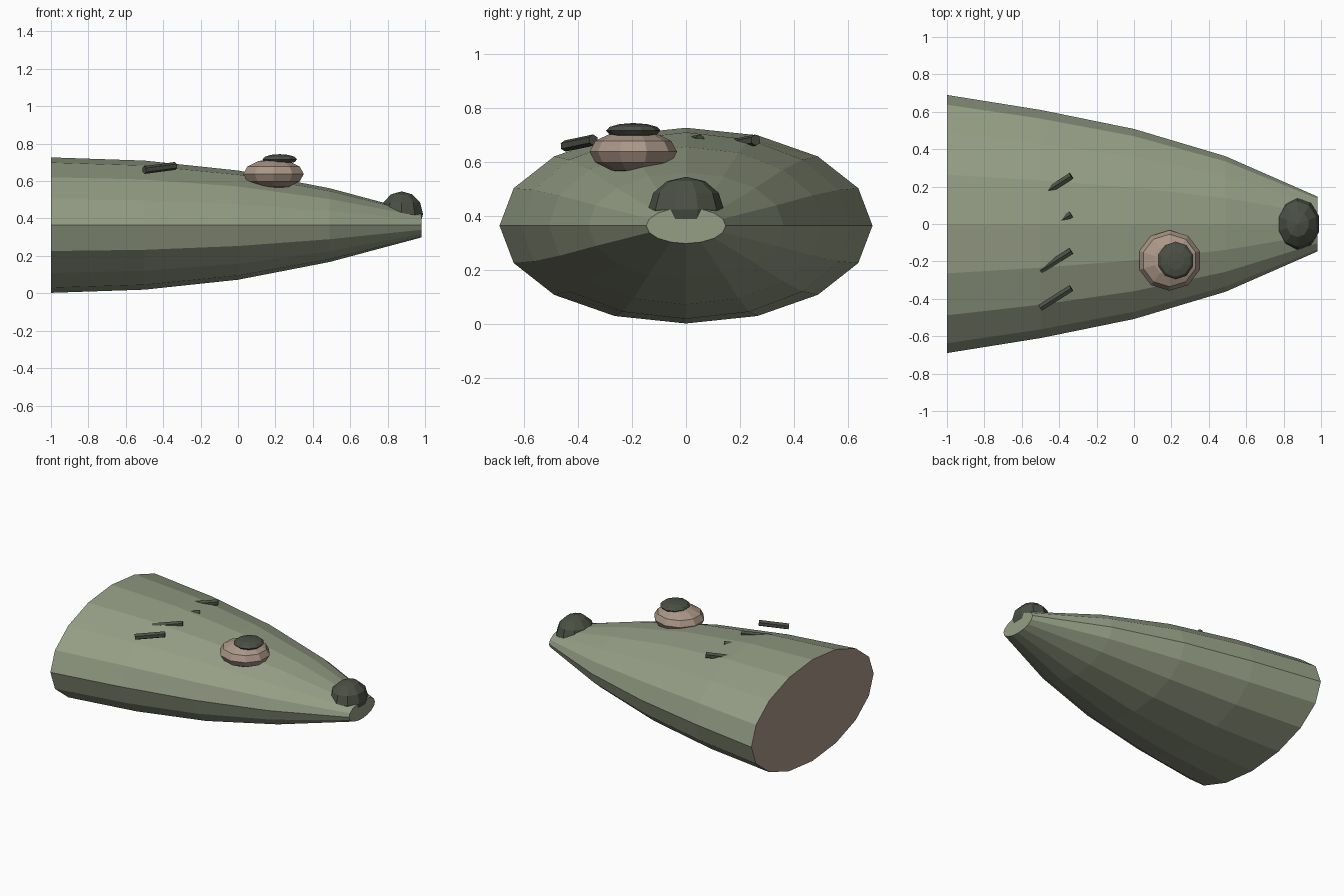
import bpy, bmesh, math
from mathutils import Vector

if "Cube" in bpy.data.objects:
    bpy.data.objects.remove(bpy.data.objects["Cube"])


def material(name, rgb):
    m = bpy.data.materials.new(name)
    m.diffuse_color = (*rgb, 1)
    m.use_nodes = True
    m.node_tree.nodes["Principled BSDF"].inputs["Base Color"].default_value = m.diffuse_color
    return m


GREEN = material("olive", (0.30, 0.34, 0.235))
BROWN = material("brown", (0.40, 0.305, 0.243))
DARK = material("dark_olive", (0.07, 0.08, 0.058))


def add_object(name, bm, *mats):
    bmesh.ops.recalc_face_normals(bm, faces=bm.faces[:])
    me = bpy.data.meshes.new(name)
    bm.to_mesh(me)
    bm.free()
    for m in mats:
        me.materials.append(m)
    ob = bpy.data.objects.new(name, me)
    bpy.context.collection.objects.link(ob)
    return ob


def ellipsoid(name, center, radii, mat, segs=10, rings=6):
    bm = bmesh.new()
    bmesh.ops.create_uvsphere(bm, u_segments=segs, v_segments=rings, radius=1)
    ob = add_object(name, bm, mat)
    ob.scale = radii
    ob.location = center
    return ob


# Tapered body: elliptical rings along x as (x, half width, half height)
SIDES = 16
sections = [(-1, 0.69, 0.362), (-0.5, 0.61, 0.345), (0, 0.508, 0.292),
            (0.49, 0.362, 0.197), (0.98, 0.147, 0.066)]
bm = bmesh.new()
loops = []
for x, ry, rz in sections:
    loops.append([bm.verts.new((x, ry * math.cos(a), 0.3645 + rz * math.sin(a)))
                  for a in (2 * math.pi * i / SIDES for i in range(SIDES))])
for a, b in zip(loops, loops[1:]):
    for i in range(SIDES):
        j = (i + 1) % SIDES
        bm.faces.new((a[i], a[j], b[j], b[i]))
bm.faces.new(loops[-1])
bm.faces.new(loops[0]).material_index = 1  # brown cut end
add_object("body", bm, GREEN, BROWN)

# Nose knob
ellipsoid("nose_knob", (0.875, 0, 0.425), (0.12, 0.14, 0.12), DARK)

# Raised eye-like bump with dark cap
ellipsoid("bump", (0.19, -0.195, 0.638), (0.17, 0.162, 0.08), BROWN)
ellipsoid("bump_cap", (0.223, -0.195, 0.716), (0.097, 0.101, 0.028), DARK)

# Row of slanted rods, partly sunk in the back
axis = Vector((0.165, 0.105, 0.022))
for n, y in enumerate((-0.395, -0.197, 0.0, 0.205)):
    bm = bmesh.new()
    bmesh.ops.create_cone(bm, cap_ends=True, segments=6, radius1=0.021,
                          radius2=0.021, depth=axis.length)
    rod = add_object(f"back_rod_{n + 1}", bm, DARK)
    rod.rotation_euler = axis.to_track_quat('Z', 'Y').to_euler()
    rod.location = (-0.418, y, 0.67)
